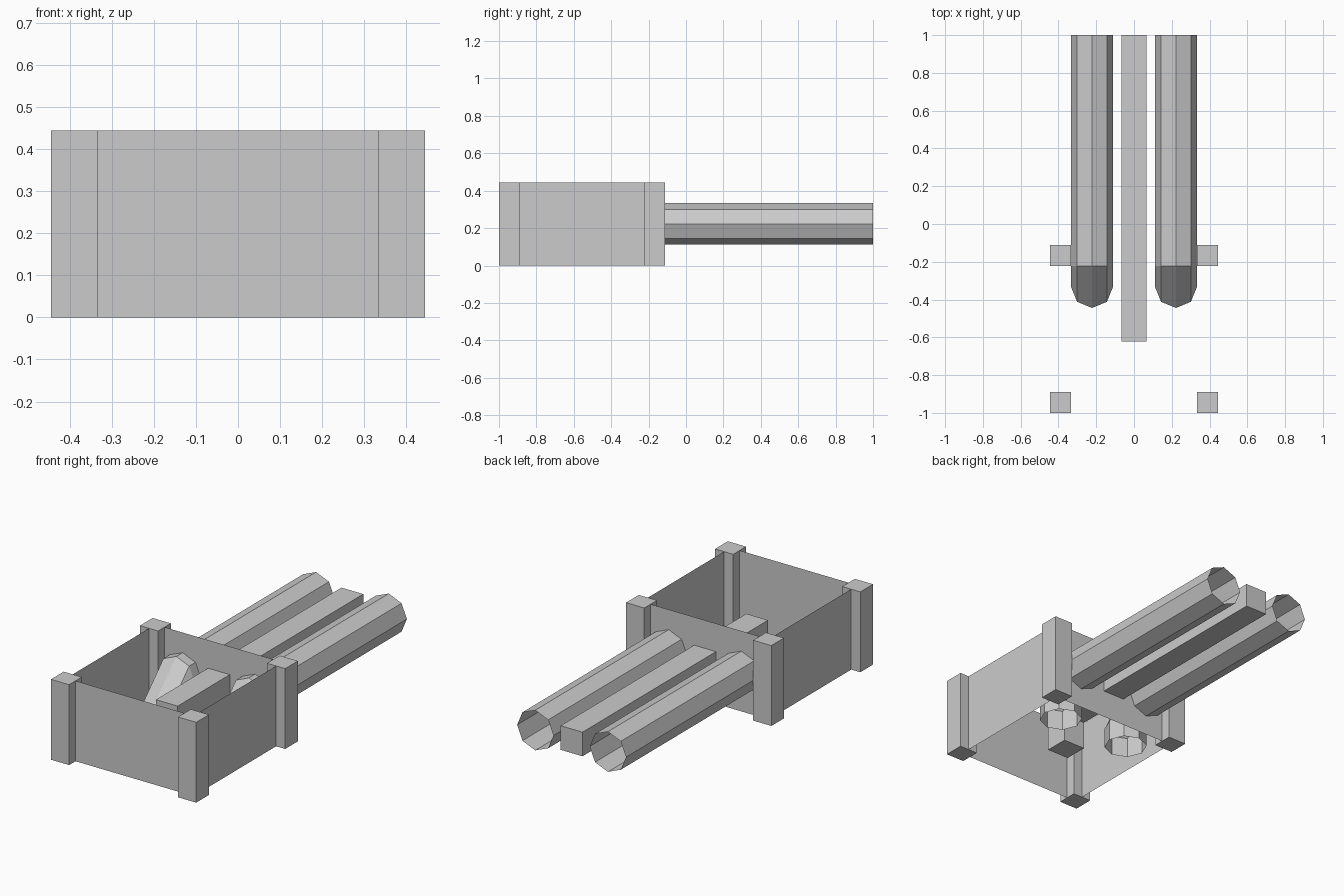
import bpy
from math import sin, cos, pi

if "Cube" in bpy.data.objects:
    bpy.data.objects.remove(bpy.data.objects["Cube"])

U = 1 / 9  # base unit of the model


def make(name, verts, faces):
    mesh = bpy.data.meshes.new(name)
    mesh.from_pydata(verts, [], faces)
    mesh.validate()
    mesh.update()
    obj = bpy.data.objects.new(name, mesh)
    bpy.context.collection.objects.link(obj)
    return obj


def loft(name, rings, caps=False):
    """Skin a row of equal-sized vertex rings with quads."""
    n = len(rings[0])
    verts = [v for ring in rings for v in ring]
    faces = [(k * n + i, k * n + (i + 1) % n, (k + 1) * n + (i + 1) % n, (k + 1) * n + i)
             for k in range(len(rings) - 1) for i in range(n)]
    if caps:
        last = (len(rings) - 1) * n
        faces += [tuple(reversed(range(n))), tuple(range(last, last + n))]
    return make(name, verts, faces)


# Box footprint through the post centres
X, Y0, Y1, H = 3.5 * U, -8.5 * U, -1.5 * U, 4 * U
corners = [(-X, Y0), (X, Y0), (X, Y1), (-X, Y1)]

# Corner posts
h = U / 2
for label, (x, y) in zip(("front_left", "front_right", "back_right", "back_left"), corners):
    base = [(x - h, y - h), (x + h, y - h), (x + h, y + h), (x - h, y + h)]
    loft(label + "_post", [[(a, b, z) for a, b in base] for z in (0, H)], caps=True)

# Thin wall panels, open at top and bottom
loft("wall_panels", [[(x, y, z) for x, y in corners] for z in (0, H)])

# Open eight-sided pipes that bend down inside the box
for label, side in (("left_pipe", -1), ("right_pipe", 1)):
    ring = [(U * cos(i * pi / 4), U * sin(i * pi / 4)) for i in range(8)]
    cx = side * 2 * U
    rings = [[(cx + c, y, 2 * U + s) for c, s in ring] for y in (1, -2 * U)]
    rings += [[(cx + c, -3 * U - s, z) for c, s in ring] for z in (U, 0)]
    loft(label, rings)

# Square centre beam with a leg down to the ground
w, front = 0.6 * U, -5.6 * U
top, low, inner = 2 * U + w, 2 * U - w, front + 2 * w
side = [(1, low), (1, top), (front, top), (front, 0), (inner, 0), (inner, low)]
loft("centre_beam", [[(x, y, z) for y, z in side] for x in (w, -w)], caps=True)
